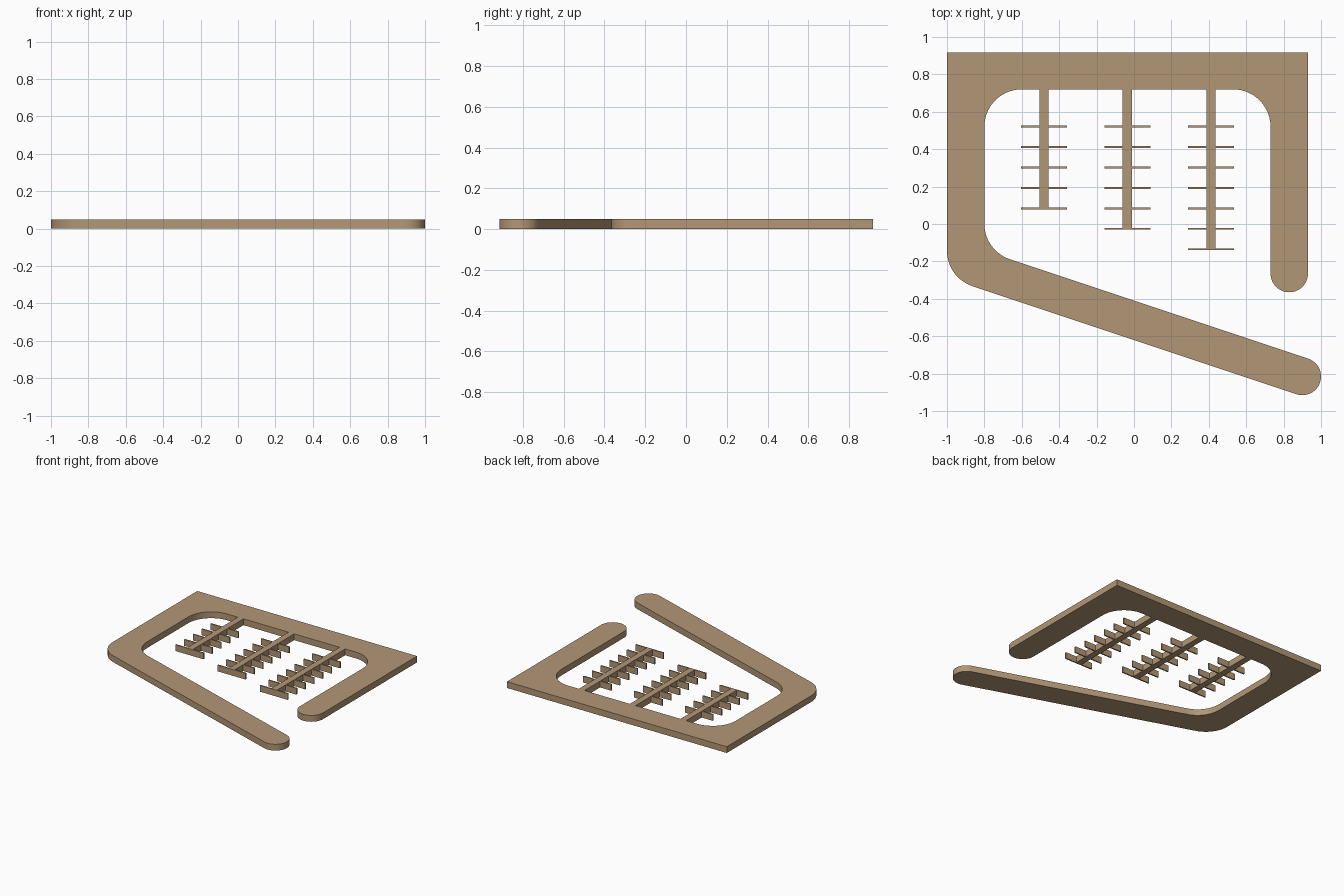
import bpy, bmesh, math
from mathutils import Vector

if "Cube" in bpy.data.objects:
    bpy.data.objects.remove(bpy.data.objects["Cube"])

H = 0.05  # plate thickness

tan = bpy.data.materials.new("warm_tan")
tan.diffuse_color = (0.45, 0.31, 0.18, 1)
tan.use_nodes = True
tan.node_tree.nodes["Principled BSDF"].inputs["Base Color"].default_value = tan.diffuse_color


def rounded(corners, steps=14):
    """Turn (x, y, radius) corners into an outline with filleted corners."""
    out = []
    n = len(corners)
    for i, (x, y, r) in enumerate(corners):
        p = Vector((x, y))
        if r == 0:
            out.append(p)
            continue
        a = (Vector(corners[i - 1][:2]) - p).normalized()
        b = (Vector(corners[(i + 1) % n][:2]) - p).normalized()
        half = a.angle(b) / 2
        centre = p + (a + b).normalized() * (r / math.sin(half))
        start = p + a * (r / math.tan(half)) - centre
        end = p + b * (r / math.tan(half)) - centre
        sweep = math.pi - 2 * half
        for k in range(steps + 1):
            t = k / steps
            v = (start * math.sin((1 - t) * sweep) + end * math.sin(t * sweep)) / math.sin(sweep)
            out.append(centre + v)
    clean = []
    for p in out:
        if not clean or (p - clean[-1]).length > 0.002:
            clean.append(p)
    return clean


def plate(name, outline):
    bm = bmesh.new()
    face = bm.faces.new([bm.verts.new((p[0], p[1], 0)) for p in outline])
    res = bmesh.ops.extrude_face_region(bm, geom=[face], use_keep_orig=True)
    top = [g for g in res["geom"] if isinstance(g, bmesh.types.BMVert)]
    bmesh.ops.translate(bm, verts=top, vec=(0, 0, H))
    bmesh.ops.recalc_face_normals(bm, faces=bm.faces)
    mesh = bpy.data.meshes.new(name)
    bm.to_mesh(mesh)
    bm.free()
    mesh.materials.append(tan)
    ob = bpy.data.objects.new(name, mesh)
    bpy.context.collection.objects.link(ob)
    return ob


def bar(name, x0, x1, y0, y1):
    return plate(name, [(x0, y0), (x1, y0), (x1, y1), (x0, y1)])


# Open frame: square top corners, rounded inside corners, round arm ends
frame = plate("frame", rounded([
    (-1, 0.917, 0),
    (-1, -0.287, 0.2),
    (0.9633, -0.9415, 0.1),
    (1.0265, -0.7517, 0.1),
    (-0.8, -0.143, 0.2),
    (-0.8, 0.72, 0.2),
    (0.73, 0.72, 0.2),
    (0.73, -0.365, 0.1),
    (0.93, -0.365, 0.1),
    (0.93, 0.917, 0),
]))
bpy.context.view_layer.objects.active = frame
frame.select_set(True)
bpy.ops.object.shade_smooth_by_angle(angle=math.radians(30))

# Three hanging stems, each with thin cross fins down to its tip
for i, (x, fins) in enumerate([(-0.481, 5), (-0.036, 6), (0.412, 7)], 1):
    tip = 0.521 - 0.1093 * (fins - 1)
    bar(f"stem_{i}", x - 0.025, x + 0.025, tip, 0.72)
    for k in range(fins):
        y = 0.521 - 0.1093 * k
        bar(f"fin_{i}_{k + 1}", x - 0.123, x + 0.123, y - 0.005, y + 0.005)
